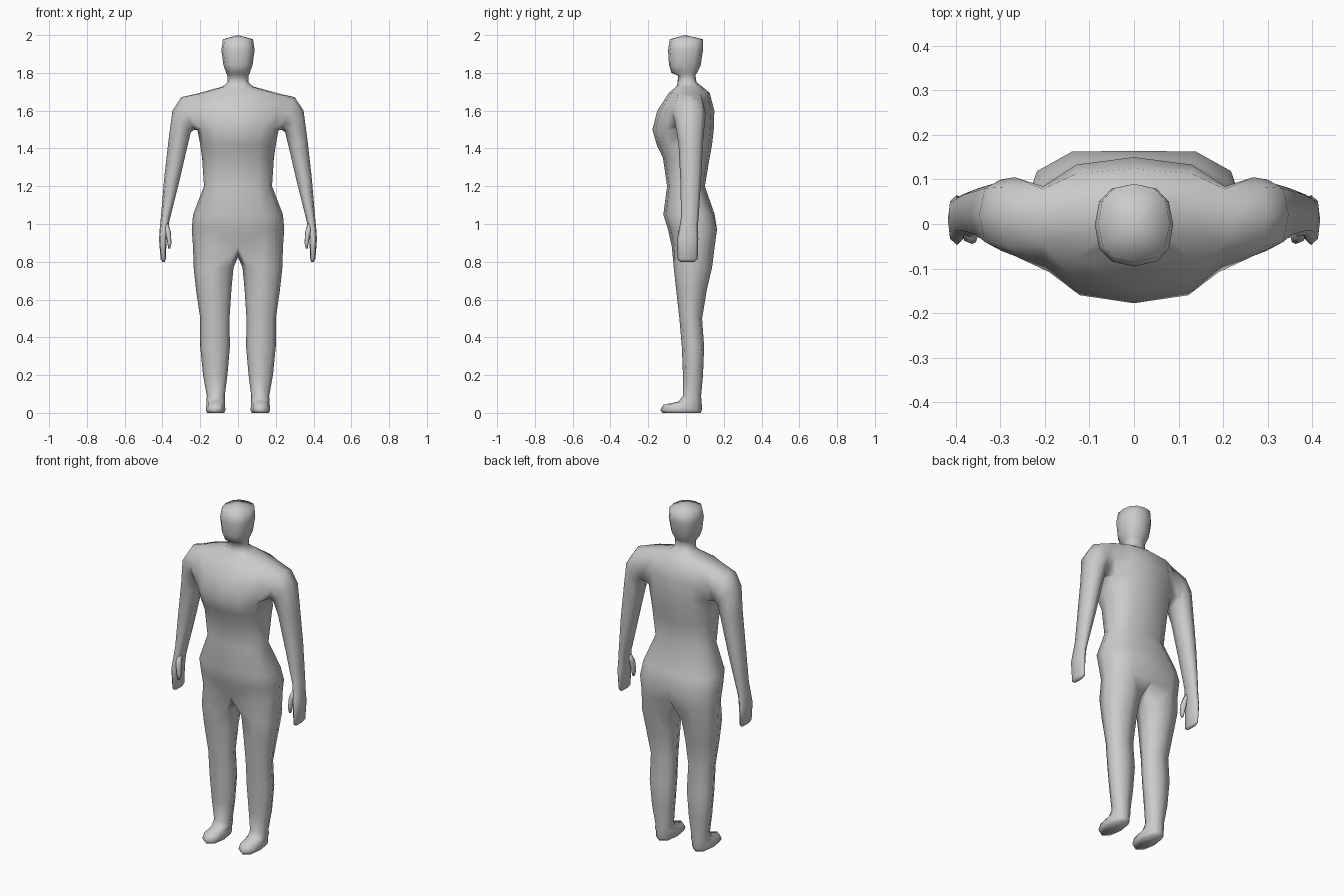
import bpy, bmesh
from math import sin, cos, radians, copysign

bm = bmesh.new()
E = 0.82  # below 1 makes the cross-sections fuller than an ellipse


def sc(deg):
    """Superellipse sine and cosine."""
    s, c = sin(radians(deg)), cos(radians(deg))
    f = lambda v: 0.0 if abs(v) < 1e-6 else copysign(abs(v) ** E, v)
    return f(s), f(c)


def half_ring(z, w, front, back, dip=0.0, droop=0.0):
    """Right half of a body ring, from front centre (0) to back centre (6)."""
    cy, ry, out = (front + back) / 2, (back - front) / 2, []
    for i in range(7):
        s, c = sc(i * 30)
        y = cy - ry * c - (dip if i == 6 else 0)
        out.append(bm.verts.new((w * s, y, z - droop * s)))
    return out


def leg_ring(z, inner, outer, front, back):
    """Eight-sided leg ring, starting at the inner front."""
    out = []
    for i in range(8):
        s, c = sc(i * 45 - 45)
        out.append(bm.verts.new(((inner + outer) / 2 + (outer - inner) / 2 * s,
                                 (front + back) / 2 - (back - front) / 2 * c, z)))
    return out


def arm_ring(outer, inner, front, back):
    """Eight-sided arm ring between an outer and an inner (x, z) point."""
    out = []
    for i in range(8):
        s, c = sc(i * 45)
        p = [(o + n) / 2 + (o - n) / 2 * c for o, n in zip(outer, inner)]
        out.append(bm.verts.new((p[0], (front + back) / 2 + (back - front) / 2 * s, p[1])))
    return out


def bridge(a, b, closed=True, skip=()):
    n = len(a)
    for i in range(n if closed else n - 1):
        if i not in skip:
            j = (i + 1) % n
            bm.faces.new((a[i], a[j], b[j], b[i]))


def loft(rings):
    for a, b in zip(rings, rings[1:]):
        bridge(a, b)
    bm.faces.new(rings[-1])


# torso, neck and head: z, half width, front, back, back-centre dip, side droop
levels = [
    (0.88, 0.238, -0.075, 0.165, 0.02), (0.97, 0.245, -0.095, 0.178, 0.014),
    (1.05, 0.238, -0.12, 0.157, 0.005), (1.20, 0.18, -0.10, 0.10),
    (1.35, 0.19, -0.122, 0.125), (1.42, 0.20, -0.155, 0.138),
    (1.50, 0.215, -0.178, 0.147), (1.60, 0.23, -0.152, 0.15),
    (1.695, 0.23, -0.09, 0.125, 0, 0.008), (1.728, 0.08, -0.05, 0.085),
    (1.75, 0.055, -0.045, 0.056), (1.785, 0.056, -0.042, 0.05),
    (1.80, 0.062, -0.077, 0.058), (1.84, 0.077, -0.09, 0.078),
    (1.92, 0.088, -0.095, 0.09), (1.978, 0.08, -0.086, 0.09),
]
body = [half_ring(*l) for l in levels]
for k in range(len(body) - 1):
    bridge(body[k], body[k + 1], False, (2, 3) if k in (6, 7) else ())
crown = bm.verts.new((0, -0.005, 2.0))
for a, b in zip(body[-1], body[-1][1:]):
    bm.faces.new((a, b, crown))

# leg and foot, grown from the hip ring plus one crotch point
crotch = bm.verts.new((0, 0.03, 0.825))
loft([body[0] + [crotch]] + [leg_ring(*r) for r in (
    (0.77, 0.024, 0.235, -0.065, 0.138), (0.65, 0.035, 0.222, -0.052, 0.11),
    (0.50, 0.045, 0.20, -0.035, 0.085), (0.35, 0.043, 0.20, -0.022, 0.096),
    (0.20, 0.056, 0.185, -0.016, 0.09), (0.09, 0.07, 0.165, -0.016, 0.08),
    (0.06, 0.069, 0.167, -0.04, 0.082), (0.043, 0.068, 0.168, -0.12, 0.084),
    (0.015, 0.067, 0.17, -0.136, 0.084), (0.0, 0.073, 0.164, -0.125, 0.078))])

# arm and hand, grown from the opening at the shoulder
low, mid, top = body[6:9]
socket = [top[3], top[4], mid[4], low[4], low[3], low[2], mid[2], top[2]]
loft([socket] + [arm_ring(*r) for r in (
    ((0.30, 1.672), (0.235, 1.497), -0.072, 0.105),
    ((0.347, 1.60), (0.25, 1.485), -0.06, 0.10),
    ((0.367, 1.45), (0.268, 1.41), -0.04, 0.09),
    ((0.39, 1.25), (0.312, 1.22), -0.03, 0.08),
    ((0.407, 1.05), (0.36, 1.03), -0.026, 0.067),
    ((0.414, 0.98), (0.37, 0.98), -0.035, 0.062),
    ((0.418, 0.92), (0.378, 0.92), -0.047, 0.065),
    ((0.410, 0.815), (0.382, 0.815), -0.046, 0.062),
    ((0.402, 0.80), (0.388, 0.80), -0.03, 0.045))])

# thumb
thumb = [arm_ring(*r) for r in (
    ((0.388, 1.0), (0.368, 1.0), -0.025, 0.01),
    ((0.385, 0.96), (0.356, 0.96), -0.042, -0.005),
    ((0.374, 0.90), (0.352, 0.90), -0.045, -0.015),
    ((0.369, 0.87), (0.359, 0.87), -0.04, -0.022))]
loft(thumb)
bm.faces.new(thumb[0])

bmesh.ops.recalc_face_normals(bm, faces=bm.faces)
mesh = bpy.data.meshes.new("human_body")
bm.to_mesh(mesh)
bm.free()
obj = bpy.data.objects.new("human_body", mesh)
bpy.context.collection.objects.link(obj)
for p in mesh.polygons:
    p.use_smooth = True

# mirrored left half
mirror = obj.modifiers.new("mirror", 'MIRROR')
mirror.use_clip = True
mirror.merge_threshold = 0.001
